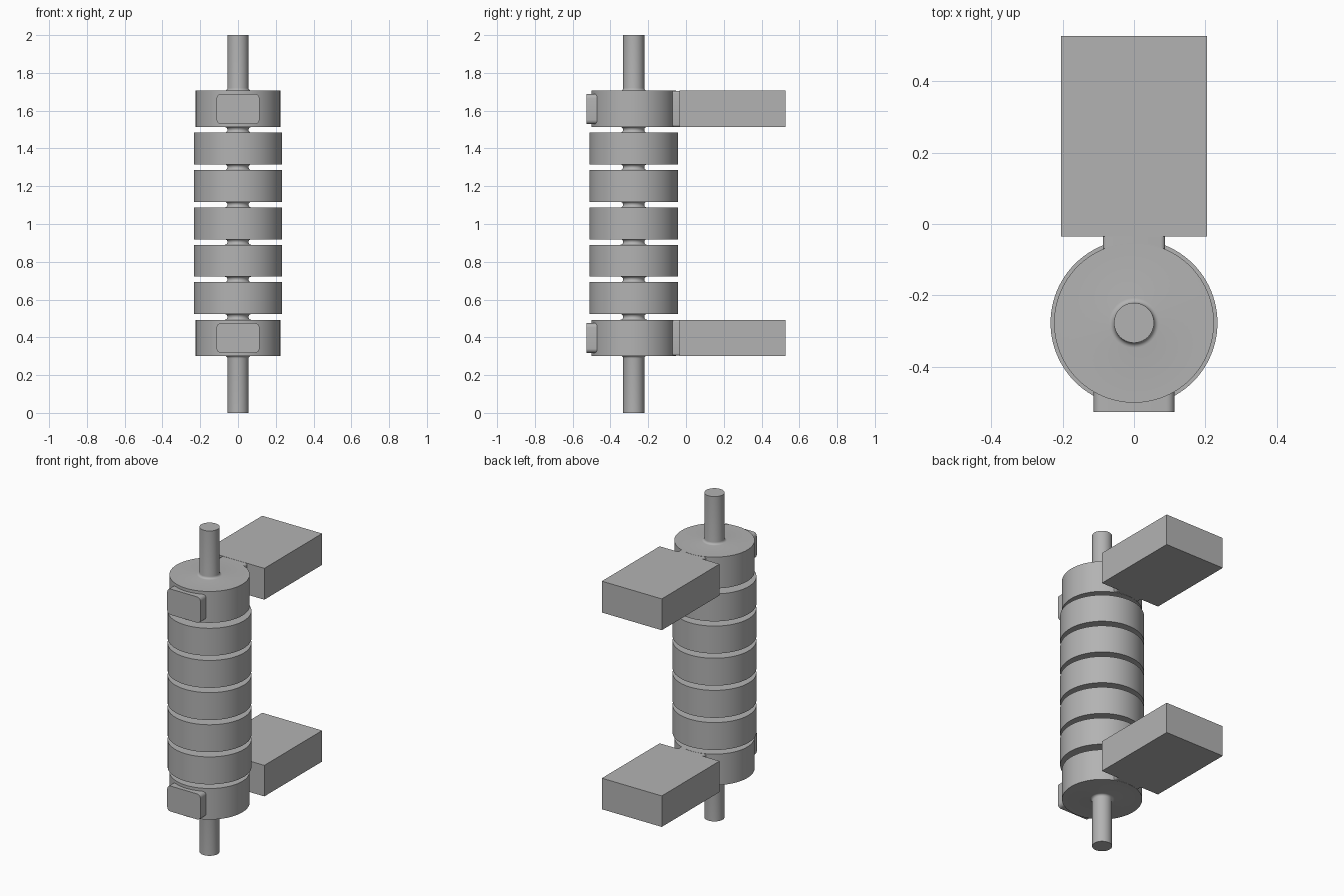
import bpy, bmesh, math

cube = bpy.data.objects.get("Cube")
if cube:
    bpy.data.objects.remove(cube, do_unlink=True)

AXIS_Y = -0.277
ROD, DISC, END = 0.056, 0.234, 0.224
FILLET = 0.014

grey = bpy.data.materials.new("plain grey")
grey.use_nodes = True
colour = (0.45, 0.45, 0.45, 1)
grey.diffuse_color = colour
grey.node_tree.nodes["Principled BSDF"].inputs["Base Color"].default_value = colour


def finish(name, bm):
    bmesh.ops.recalc_face_normals(bm, faces=bm.faces)
    mesh = bpy.data.meshes.new(name)
    bm.to_mesh(mesh)
    bm.free()
    mesh.materials.append(grey)
    obj = bpy.data.objects.new(name, mesh)
    bpy.context.collection.objects.link(obj)
    bpy.ops.object.select_all(action='DESELECT')
    obj.select_set(True)
    bpy.context.view_layer.objects.active = obj
    bpy.ops.object.shade_smooth_by_angle(angle=math.radians(35))
    return obj


def lathe(name, profile, steps=96):
    bm = bmesh.new()
    verts = [bm.verts.new((r, AXIS_Y, z)) for r, z in profile]
    edges = [bm.edges.new(pair) for pair in zip(verts, verts[1:])]
    bmesh.ops.spin(bm, geom=verts + edges, cent=(0, AXIS_Y, 0), axis=(0, 0, 1),
                   angle=math.tau, steps=steps)
    bmesh.ops.remove_doubles(bm, verts=bm.verts, dist=1e-5)
    return finish(name, bm)


def block(name, half_x, y0, y1, z0, z1, round_edges=0):
    bm = bmesh.new()
    bmesh.ops.create_cube(bm, size=1)
    for v in bm.verts:
        v.co = (v.co.x * 2 * half_x, (y0 + y1) / 2 + v.co.y * (y1 - y0),
                (z0 + z1) / 2 + v.co.z * (z1 - z0))
    if round_edges:
        # Round only the edges that run front to back
        along_y = [e for e in bm.edges
                   if abs(e.verts[0].co.y - e.verts[1].co.y) > 1e-4]
        bmesh.ops.bevel(bm, geom=along_y, offset=round_edges, segments=5,
                        profile=0.5, affect='EDGES')
    return finish(name, bm)


def fillet(z, direction):
    """Quarter-round from a disc face at z onto the rod, outermost point first."""
    steps = 5
    return [(ROD + FILLET * (1 - math.sin(a)),
             z + direction * FILLET * (1 - math.cos(a)))
            for a in (math.pi / 2 * i / steps for i in range(steps, -1, -1))][::-1]


# Rod with two end discs and five wider discs, as one turned profile
discs = [(0.302, 0.493, END)]
discs += [(0.523 + 0.198 * i, 0.692 + 0.198 * i, DISC) for i in range(5)]
discs += [(1.513, 1.706, END)]
profile = [(0, 0), (ROD, 0)]
for low, high, radius in discs:
    profile += fillet(low, -1)[::-1]
    profile += [(radius, low), (radius, high)]
    profile += fillet(high, 1)
profile += [(ROD, 2), (0, 2)]
lathe("ribbed_shaft", profile)

# Mounting block, neck and front pad at each end disc
for end, low, high in (("lower", 0.302, 0.493), ("upper", 1.513, 1.706)):
    block(end + "_mounting_block", 0.204, -0.035, 0.527, low, high)
    block(end + "_neck", 0.087, -0.12, -0.03, low + 0.001, high - 0.001, 0.012)
    block(end + "_front_pad", 0.113, -0.527, -0.44, low + 0.016, high - 0.018, 0.022)
